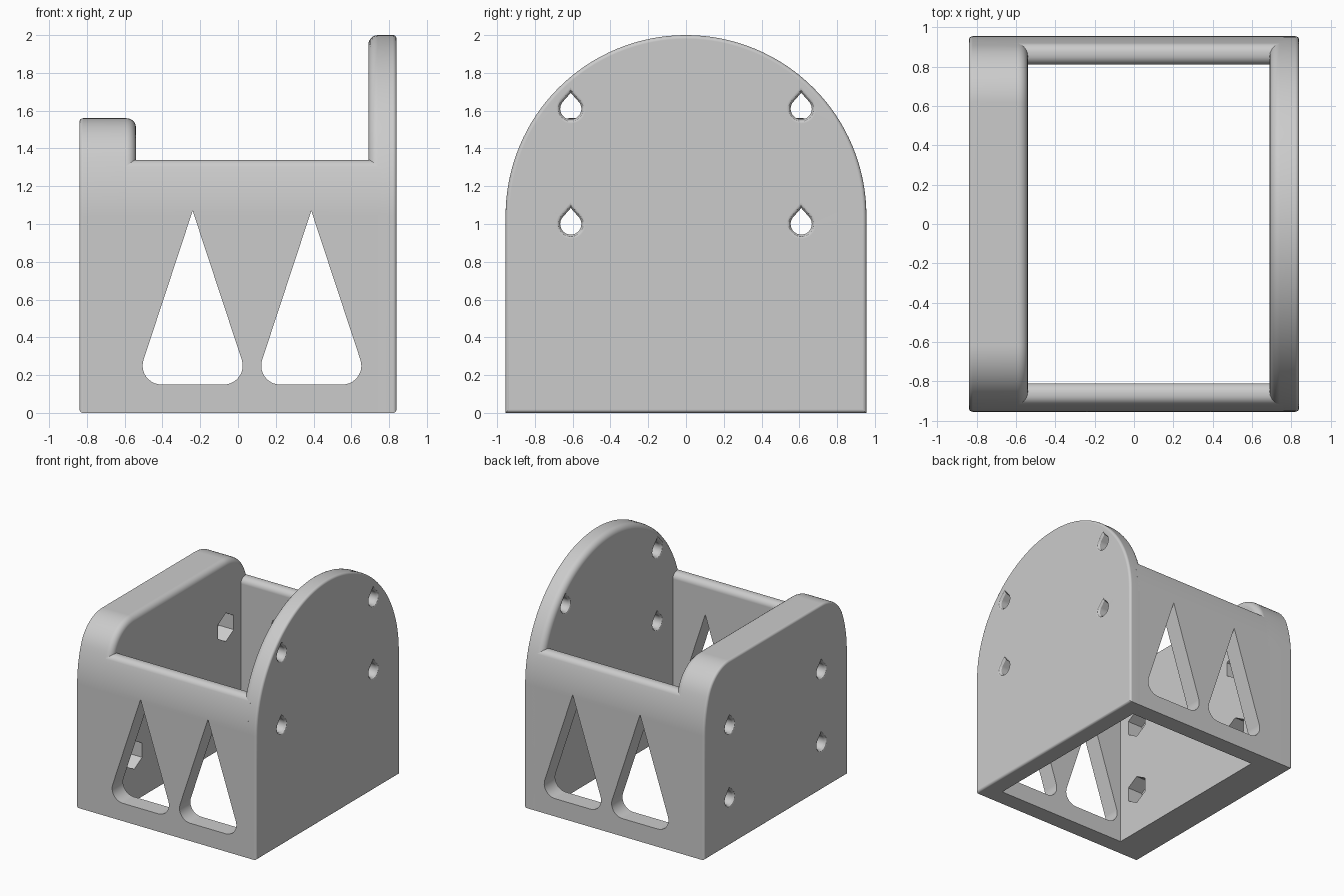
import bpy, bmesh
from math import sin, cos, asin, atan2, acos, hypot, pi, radians

if "Cube" in bpy.data.objects:
    bpy.data.objects.remove(bpy.data.objects["Cube"])

R = 0.955             # arch radius and half depth
HALF = 0.84           # half width
ARCH_Z = 2 - R        # arch centre height
WALL_IN = 0.81        # inner side of the walls

grey = bpy.data.materials.new("light_grey")
grey.use_nodes = True
grey.diffuse_color = (0.6, 0.6, 0.6, 1)
grey.node_tree.nodes["Principled BSDF"].inputs["Base Color"].default_value = (0.6, 0.6, 0.6, 1)


def arc(cu, cv, r, a0, a1, n):
    return [(cu + r * cos(a0 + (a1 - a0) * i / n), cv + r * sin(a0 + (a1 - a0) * i / n))
            for i in range(n + 1)]


def arch_side(top, r, n, m):
    """Half outline: straight side, arch, then a fillet into a flat top."""
    a = asin(min(1, (top - r - ARCH_Z) / (R - r)))
    pts = [(R, 0)] + arc(0, ARCH_Z, R, 0, a, n)
    if a < pi / 2 - 0.01:
        pts += arc((R - r) * cos(a), top - r, r, a, pi / 2, m)[1:]
    return pts


def loft(name, sections, axis="X"):
    """Solid through matching 2D outlines placed at (position, points)."""
    bm = bmesh.new()
    rings = [[bm.verts.new((d, u, v) if axis == "X" else (u, d, v)) for u, v in pts]
             for d, pts in sections]
    n = len(rings[0])
    for lo, hi in zip(rings, rings[1:]):
        for i in range(n):
            j = (i + 1) % n
            bm.faces.new((lo[i], lo[j], hi[j], hi[i]))
    bm.faces.new(rings[0])
    bm.faces.new(rings[-1])
    bmesh.ops.recalc_face_normals(bm, faces=bm.faces)
    mesh = bpy.data.meshes.new(name)
    bm.to_mesh(mesh)
    bm.free()
    mesh.materials.append(grey)
    obj = bpy.data.objects.new(name, mesh)
    bpy.context.collection.objects.link(obj)
    return obj


def round_rim(obj, x, width, with_bottom):
    """Round the outline edges of a plate lying in the plane at x."""
    bm = bmesh.new()
    bm.from_mesh(obj.data)
    rim = [e for e in bm.edges if all(abs(v.co.x - x) < 1e-4 for v in e.verts)
           and (with_bottom or any(v.co.z > 1e-4 for v in e.verts))]
    bmesh.ops.bevel(bm, geom=rim, offset=width, segments=5, profile=0.5,
                    affect="EDGES", clamp_overlap=True)
    bm.to_mesh(obj.data)
    bm.free()


def select_only(obj):
    bpy.ops.object.select_all(action="DESELECT")
    obj.select_set(True)
    bpy.context.view_layer.objects.active = obj


def cut(obj, cutter):
    cutter.hide_render = True
    mod = obj.modifiers.new("cut", "BOOLEAN")
    mod.operation, mod.solver, mod.object = "DIFFERENCE", "EXACT", cutter
    select_only(obj)
    bpy.ops.object.modifier_apply(modifier=mod.name)
    bpy.data.objects.remove(cutter)


def finish(obj):
    select_only(obj)
    bpy.ops.object.shade_smooth_by_angle(angle=radians(30))
    mod = obj.modifiers.new("weighted_normals", "WEIGHTED_NORMAL")
    mod.keep_sharp = True


def teardrop(y, z, r):
    return [(y, z + r * 1.5)] + arc(y, z, r, radians(138), radians(402), 24)


def screw_hole(y, z, x_out, x_in, flare_in):
    """Teardrop cutter, flared where it leaves the plate."""
    s = 1 if x_out > 0 else -1
    outer = [(x_out + s * 0.05, 0.078), (x_out, 0.078), (x_out - s * 0.006, 0.066),
             (x_out - s * 0.022, 0.056)]
    inner = [(x_in + s * 0.022, 0.056), (x_in + s * 0.006, 0.066), (x_in, 0.078),
             (x_in - s * 0.05, 0.078)] if flare_in else [(x_in - s * 0.05, 0.056)]
    return loft("hole_cutter", [(x, teardrop(y, z, r)) for x, r in outer + inner])


# End plates: tall arched one and low thick one
def plate(name, x_out, x_in, side):
    outline = side + [(-y, z) for y, z in reversed(side) if abs(y) > 1e-4]
    obj = loft(name, [(x_out, outline), (x_in, outline)])
    round_rim(obj, x_in, 0.05, False)
    round_rim(obj, x_out, 0.02, True)
    return obj


tall_plate = plate("tall_plate", HALF, 0.69, arch_side(2, 0.5, 32, 1))
thick_plate = plate("thick_plate", -HALF, -0.54, arch_side(1.56, 0.3, 10, 12))

# Screw holes, with hexagonal nut pockets inside the thick plate
for y in (-0.61, 0.61):
    for z in (1.0, 1.61):
        cut(tall_plate, screw_hole(y, z, HALF, 0.69, True))
    for z in (0.39, 1.0):
        cut(thick_plate, screw_hole(y, z, -HALF, -0.54, False))
        hexagon = arc(y, z, 0.12, pi / 2, pi / 2 + 5 * pi / 3, 5)
        cut(thick_plate, loft("nut_cutter", [(-0.68, hexagon), (-0.5, hexagon)]))


# Triangular window outline with rounded lower corners
def window(cx):
    half, low, r, tip = 0.165, 0.25, 0.1, 1.07
    # angle of the tangent point seen from the corner centre
    a = atan2(tip - low, -half) - acos(r / hypot(half, tip - low))
    right = arc(half, low, r, -pi / 2, a, 10)
    pts = right + [(0, tip)] + [(-x, z) for x, z in reversed(right)]
    return [(cx + x, z) for x, z in pts]


# Front and back walls with rounded tops and two windows each
for name, s in (("front_wall", -1), ("back_wall", 1)):
    side = arch_side(1.34, 0.05, 8, 6)
    side += arc(WALL_IN + 0.05, 1.29, 0.05, pi / 2, pi, 6) + [(WALL_IN, 0)]
    outline = [(s * y, z) for y, z in side]
    wall = loft(name, [(-0.61, outline), (0.76, outline)])
    for cx in (-0.24, 0.388):
        tri = window(cx)
        cut(wall, loft("window_cutter", [(s * 0.7, tri), (s * 1.1, tri)], "Y"))
    finish(wall)

finish(tall_plate)
finish(thick_plate)
